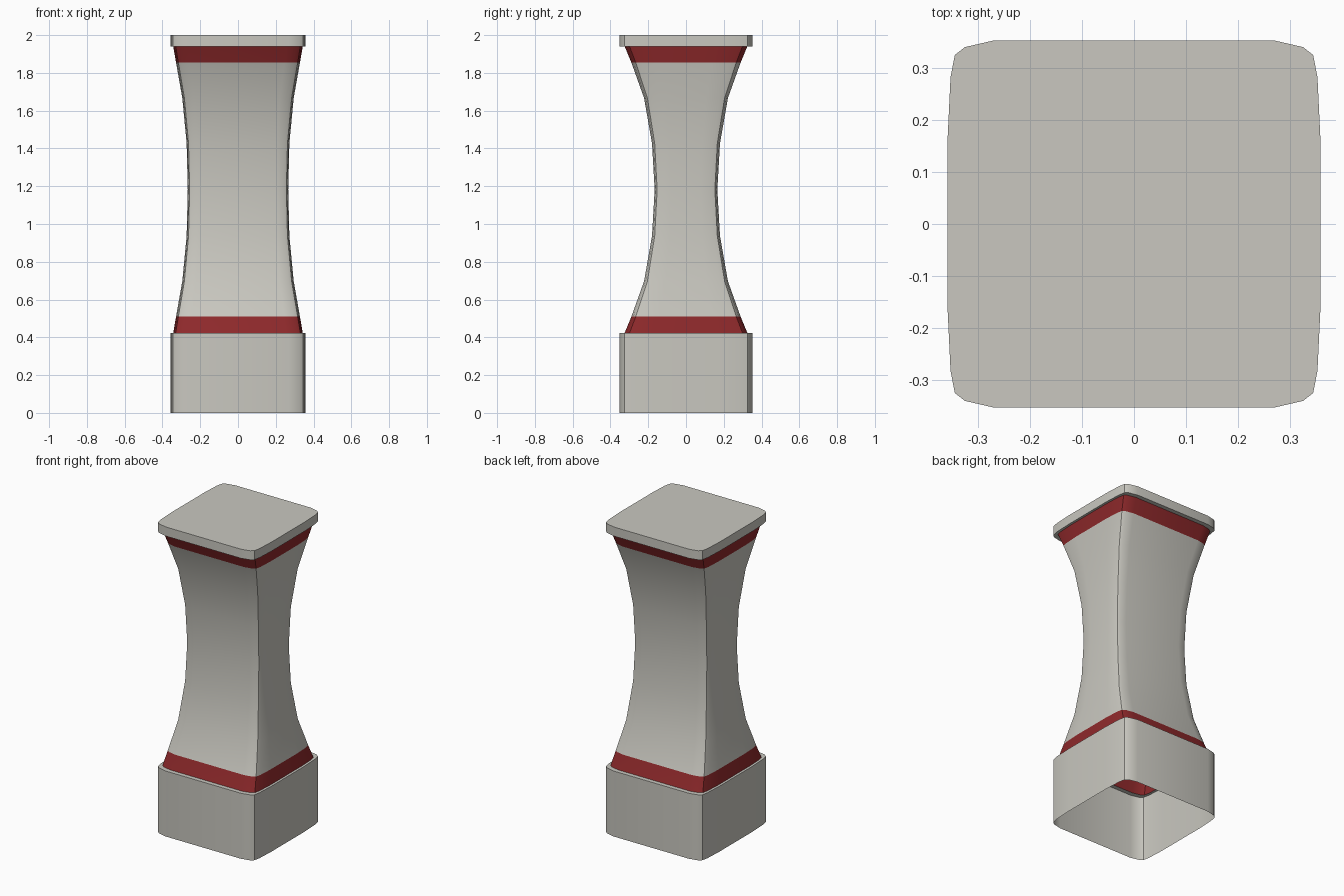
import bpy, bmesh, math

if "Cube" in bpy.data.objects:
    bpy.data.objects.remove(bpy.data.objects["Cube"])


def material(name, rgb):
    m = bpy.data.materials.new(name)
    m.diffuse_color = (*rgb, 1)
    m.use_nodes = True
    m.node_tree.nodes["Principled BSDF"].inputs["Base Color"].default_value = m.diffuse_color
    return m


STONE = material("warm grey stone", (0.585, 0.575, 0.525))
RED = material("dark red band", (0.27, 0.022, 0.024))

# One corner of the softly rounded square section, as fractions of the half widths
CORNER = [(1.0, 0.48), (0.985, 0.80), (0.962, 0.92), (0.908, 0.963), (0.75, 1.0)]


def section():
    """Mirror the corner into a full counter-clockwise outline."""
    left = [(-x, y) for x, y in reversed(CORNER)]
    top = CORNER + left
    return top + [(-x, -y) for x, y in top]


def loft(name, rings, band=None, cap=False):
    """Skin rings of (z, half x, half y); rings outside the band heights are red."""
    outline = section()
    n = len(outline)
    bm = bmesh.new()
    loops = [[bm.verts.new((x * hx, y * hy, z)) for x, y in outline] for z, hx, hy in rings]
    for k in range(len(loops) - 1):
        a, b = loops[k], loops[k + 1]
        mid = (rings[k][0] + rings[k + 1][0]) / 2
        for i in range(n):
            j = (i + 1) % n
            f = bm.faces.new((a[i], a[j], b[j], b[i]))
            f.material_index = 1 if band and (mid < band[0] or mid > band[1]) else 0
    if cap:
        bm.faces.new(loops[-1])
    bm.normal_update()
    me = bpy.data.meshes.new(name)
    bm.to_mesh(me)
    bm.free()
    ob = bpy.data.objects.new(name, me)
    bpy.context.collection.objects.link(ob)
    me.materials.append(STONE)
    if band:
        me.materials.append(RED)
    bpy.ops.object.select_all(action='DESELECT')
    ob.select_set(True)
    bpy.context.view_layer.objects.active = ob
    bpy.ops.object.shade_smooth_by_angle(angle=math.radians(36))
    return ob


OUT_X, OUT_Y = 0.358, 0.353
END_X, END_Y = 0.343, 0.325

# Hollow plinth, open underneath, with a narrow ledge on top
loft("plinth", [(0, OUT_X, OUT_Y), (0.423, OUT_X, OUT_Y), (0.423, END_X, END_Y)])

# Waisted shaft, mirrored about its middle, red at both ends
MID = 1.182
half = [(0.759, END_X, END_Y), (0.672, 0.328, 0.289), (0.485, 0.295, 0.222),
        (0.245, 0.272, 0.180)]
rings = [(MID - d, x, y) for d, x, y in half]
rings += [(MID, 0.266, 0.166)]
rings += [(MID + d, x, y) for d, x, y in reversed(half)]
loft("shaft", rings, band=(MID - 0.672, MID + 0.672))

# Thin slab on top
loft("top_slab", [(1.941, END_X, END_Y), (1.941, OUT_X, OUT_Y), (2.0, OUT_X, OUT_Y)], cap=True)
